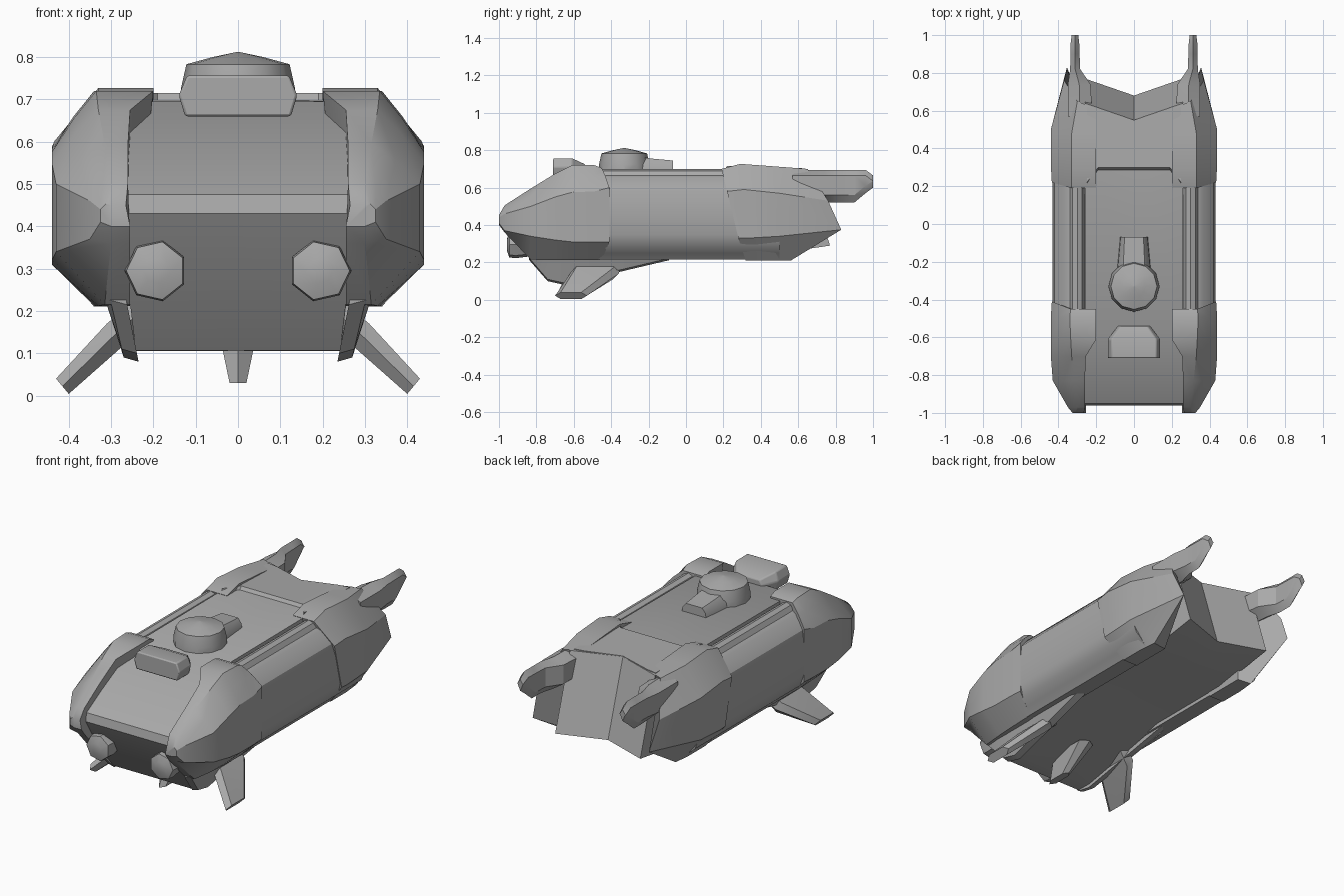
import bpy
import bmesh
from math import radians, sin, cos, pi

default_cube = bpy.data.objects.get("Cube")
if default_cube:
    bpy.data.objects.remove(default_cube, do_unlink=True)

grey = bpy.data.materials.new("hull grey")
grey.use_nodes = True
tone = (.4, .4, .4, 1)
grey.diffuse_color = tone
grey.node_tree.nodes["Principled BSDF"].inputs["Base Color"].default_value = tone


def loft(name, rings, mirrored=False, bevel=0, smooth_angle=30):
    """Skin a list of closed rings, cap both ends, optionally mirror and bevel."""
    bm = bmesh.new()
    loops = [[bm.verts.new(point) for point in ring] for ring in rings]
    count = len(loops[0])
    for near, far in zip(loops, loops[1:]):
        for i in range(count):
            j = (i + 1) % count
            bm.faces.new((near[i], near[j], far[j], far[i]))
    bm.faces.new(loops[0])
    bm.faces.new(loops[-1])
    bmesh.ops.recalc_face_normals(bm, faces=bm.faces)
    mesh = bpy.data.meshes.new(name)
    bm.to_mesh(mesh)
    bm.free()
    mesh.materials.append(grey)
    part = bpy.data.objects.new(name, mesh)
    bpy.context.scene.collection.objects.link(part)
    bpy.ops.object.select_all(action="DESELECT")
    part.select_set(True)
    bpy.context.view_layer.objects.active = part
    bpy.ops.object.shade_smooth_by_angle(angle=radians(smooth_angle))
    if bevel:
        rounding = part.modifiers.new("edge rounding", "BEVEL")
        rounding.width = bevel
        rounding.segments = 2
        rounding.limit_method = "ANGLE"
    if mirrored:
        part.modifiers.new("mirror", "MIRROR")
    return part


def along_y(section, y):
    return [(x, y, z) for x, z in section]


def symmetric(half, y):
    """Ring across the centre line from its right-hand half."""
    return along_y(half + [(-x, z) for x, z in reversed(half)], y)


def turned(radius, z, y=0, sides=12):
    return [(radius * cos(2 * pi * i / sides), y + radius * sin(2 * pi * i / sides), z)
            for i in range(sides)]


# Central hull: side profile swept across, with a notched stern
nose_and_keel = [(-.56, .695), (-.95, .475), (-.96, .43), (-.86, .26), (-.74, .107),
                 (-.65, .105), (-.11, .235), (.4, .235)]
stern = [(.68, .29), (.55, .7)]


def hull_ring(x, notch):
    ring = [(x if z > .2 else x * .93, y, z) for y, z in nose_and_keel]
    return ring + [(x, y + notch, z) for y, z in stern]


loft("central_hull", [hull_ring(-.26, .09), hull_ring(0, 0), hull_ring(.26, .09)])

# Long side walls with a rounded rail along the top
wall = [(.26, .665), (.275, .69), (.3, .7), (.325, .69), (.34, .665), (.365, .655),
        (.42, .59), (.432, .52), (.432, .35), (.405, .28), (.37, .25), (.34, .215), (.25, .215)]
loft("side_wall", [along_y(wall, -.55), along_y(wall, .5)], mirrored=True)


# Front armour cheeks
def cheek(y, inner, crown, outer, top, high, low, bottom, sweep=0):
    return [(inner, y, top), (crown, y, top),
            ((crown + outer) / 2, y + sweep / 2, (top + high) / 2 + .008),
            (outer, y + sweep, high), (outer, y + sweep, low),
            (crown, y, bottom), (.255, y, bottom)]


loft("front_cheek", [
    cheek(-.45, .2, .335, .435, .705, .6, .31, .215, .04),
    cheek(-.49, .2, .34, .44, .72, .58, .31, .212),
    cheek(-.61, .2, .335, .44, .72, .575, .31, .212),
    cheek(-.7, .255, .33, .44, .675, .55, .32, .212),
    cheek(-.83, .26, .315, .43, .595, .5, .34, .215),
    cheek(-.97, .26, .3, .35, .505, .46, .37, .36),
    cheek(-1, .265, .3, .325, .45, .44, .41, .4)], mirrored=True)

# Rear armour pods with slanted front edges and tapered tails
loft("rear_pod", [
    [(.2, .19, .7), (.33, .19, .7), (.435, .22, .58), (.437, .28, .33), (.34, .32, .21), (.25, .32, .21)],
    [(.2, .29, .727), (.33, .29, .727), (.44, .31, .59), (.44, .33, .33), (.34, .35, .21), (.25, .35, .21)],
    [(.2, .48, .713), (.33, .48, .713), (.44, .5, .57), (.44, .5, .34), (.34, .46, .21), (.25, .46, .21)],
    [(.2, .61, .7), (.3, .65, .7), (.37, .76, .53), (.355, .83, .375), (.33, .56, .21), (.25, .55, .21)]],
    mirrored=True)

# Raised collar bridging the two pods
loft("rear_collar", [
    [(x, front, .69), (x, front + .02, .715), (x, back, .704), (x, back, .67)]
    for x, front, back in [(-.25, .2, .62), (-.19, .28, .61), (0, .28, .55),
                           (.19, .28, .61), (.25, .2, .62)]])


# Tail fins
def fin_slice(y, left, right, low, high):
    middle = (left + right) / 2
    return along_y([(left, low + .04), (left, high - .03), (middle, high),
                    (right, high - .03), (right, low + .04), (middle, low)], y)


loft("tail_fin", [
    fin_slice(.57, .22, .35, .53, .695), fin_slice(.74, .23, .35, .52, .695),
    fin_slice(.82, .285, .338, .52, .695), fin_slice(.9, .288, .336, .52, .695),
    fin_slice(.96, .29, .335, .57, .695), fin_slice(1, .295, .33, .6, .665)],
    mirrored=True)


# Keel side rails
def rail(y, low):
    drop = (.23 - low) / .15
    return [(.265 - .03 * drop, y, low), (.305 - .035 * drop, y, low + .01),
            (.315, y, .23), (.265, y, .23)]


loft("keel_rail", [rail(-.84, .215), rail(-.74, .1), rail(-.65, .08), rail(-.09, .212)],
     mirrored=True)


# Landing fins: two splayed and one central
def blade(upper, lower, front, back):
    (ux, uz), (lx, lz) = upper, lower
    mx, mz = (ux + lx) / 2, (uz + lz) / 2
    return [(mx, front, mz), (ux, front + .03, uz), (ux, back - .03, uz),
            (mx, back, mz), (lx, back - .03, lz), (lx, front + .03, lz)]


loft("side_landing_fin", [blade((.25, .22), (.22, .17), -.59, -.34),
                          blade((.31, .17), (.28, .11), -.62, -.36),
                          blade((.43, .04), (.4, .004), -.7, -.53)], mirrored=True)
loft("centre_landing_fin", [blade((.045, .15), (-.045, .15), -.63, -.36),
                            blade((.02, .03), (-.02, .03), -.69, -.53)])

# Sensor box on the sloping nose
box = [(.125, .66), (.14, .71), (.12, .757)]
loft("sensor_box", [symmetric(box, -.71), symmetric(box, -.61),
                    symmetric([(.08, .66), (.085, .7), (.07, .725)], -.54)],
     bevel=.006)

# Turret dome and its tapered tail housing
loft("turret", [turned(r, z, -.33) for r, z in
                [(.135, .68), (.135, .725), (.122, .783), (.06, .8), (.003, .812)]])
loft("turret_housing", [symmetric([(.095, .68), (.09, .73), (.06, .77)], -.3),
                        symmetric([(.085, .68), (.08, .72), (.055, .755)], -.18),
                        symmetric([(.075, .68), (.07, .72), (.05, .745)], -.07)])

# Seven-sided headlamps
lamp_rings = []
for lamp_y, lamp_radius in [(-.8, .06), (-.91, .074), (-.945, .07), (-.958, .03)]:
    lamp_rings.append([(x + .194, lamp_y, z + .295) for x, z, _ in
                       turned(lamp_radius, 0, sides=7)])
loft("headlamp", lamp_rings, mirrored=True)
